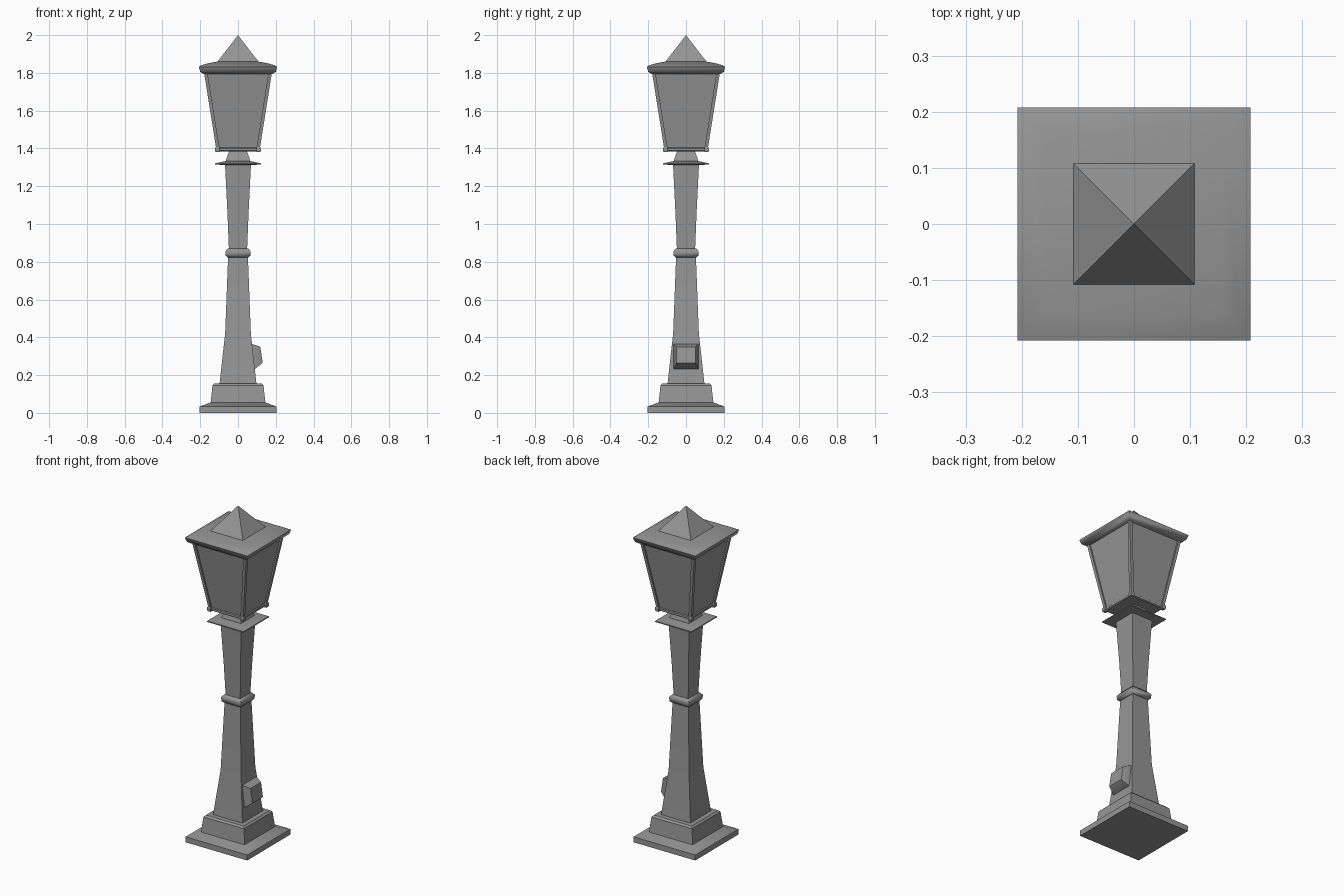
import bpy, bmesh, math
from mathutils import Vector

cube = bpy.data.objects.get("Cube")
if cube:
    bpy.data.objects.remove(cube, do_unlink=True)

grey = bpy.data.materials.new("iron grey")
grey.use_nodes = True
colour = (0.3, 0.3, 0.3, 1)
grey.diffuse_color = colour
grey.node_tree.nodes["Principled BSDF"].inputs["Base Color"].default_value = colour


def loft(name, rings, angle=35):
    """Skin a list of four-point rings and cap both ends."""
    bm = bmesh.new()
    loops = [[bm.verts.new(p) for p in ring] for ring in rings]
    for low, high in zip(loops, loops[1:]):
        for i in range(4):
            j = (i + 1) % 4
            bm.faces.new((low[i], low[j], high[j], high[i]))
    bm.faces.new(loops[0][::-1])
    bm.faces.new(loops[-1])
    bmesh.ops.remove_doubles(bm, verts=bm.verts, dist=1e-5)
    bmesh.ops.recalc_face_normals(bm, faces=bm.faces)
    mesh = bpy.data.meshes.new(name)
    bm.to_mesh(mesh)
    bm.free()
    mesh.materials.append(grey)
    obj = bpy.data.objects.new(name, mesh)
    bpy.context.collection.objects.link(obj)
    bpy.ops.object.select_all(action="DESELECT")
    obj.select_set(True)
    bpy.context.view_layer.objects.active = obj
    bpy.ops.object.shade_smooth_by_angle(angle=math.radians(angle))
    return obj


def square(half, z, x=0, y=0):
    return [(x + sx * half, y + sy * half, z)
            for sx, sy in ((-1, -1), (1, -1), (1, 1), (-1, 1))]


def tower(name, profile, x=0, y=0, angle=35):
    return loft(name, [square(h, z, x, y) for h, z in profile], angle)


# Stepped plinth
tower("base", [(0.205, 0), (0.205, 0.033), (0.145, 0.055),
               (0.135, 0.145), (0.125, 0.155)])

# Tapering shaft with its middle ring
tower("lower_post", [(0.098, 0.15), (0.068, 0.42), (0.052, 0.84)])
tower("middle_ring", [(0.055, 0.823), (0.065, 0.832), (0.066, 0.856), (0.055, 0.87)], angle=60)
tower("upper_post", [(0.048, 0.86), (0.056, 1.06), (0.069, 1.32)])

# Flange and neck under the lantern
tower("flange", [(0.068, 1.312), (0.121, 1.315), (0.121, 1.321), (0.066, 1.333)])
tower("neck", [(0.066, 1.328), (0.06, 1.35), (0.045, 1.39)])

# Lantern body, floor and roof
tower("lantern_floor", [(0.108, 1.384), (0.113, 1.388), (0.113, 1.4), (0.108, 1.404)])
tower("lantern_panes", [(0.107, 1.395), (0.172, 1.81)], angle=25)
tower("roof_rim", [(0.185, 1.795), (0.2, 1.806), (0.208, 1.832),
                   (0.19, 1.842), (0.16, 1.85), (0.1, 1.862)], angle=50)
tower("roof_spire", [(0.112, 1.855), (0, 2)])

# Corner bars with small feet
for sx, sy in ((-1, -1), (1, -1), (1, 1), (-1, 1)):
    side = ("left" if sx > 0 else "right") + "_" + ("back" if sy > 0 else "front")
    loft("corner_bar_" + side, [square(0.009, 1.395, sx * 0.106, sy * 0.106),
                                square(0.009, 1.81, sx * 0.172, sy * 0.172)])
    tower("corner_foot_" + side, [(0.01, 1.38), (0.012, 1.385), (0.012, 1.402), (0.009, 1.408)],
          sx * 0.109, sy * 0.109)


# Service box on the side of the shaft
def slab(x_low, z_low, x_high, z_high, half):
    return [(x_low, -half, z_low), (x_low, half, z_low),
            (x_high, half, z_high), (x_high, -half, z_high)]


loft("service_box", [slab(0.055, 0.228, 0.055, 0.369, 0.065),
                     slab(0.09, 0.233, 0.085, 0.362, 0.065),
                     slab(0.131, 0.265, 0.118, 0.35, 0.05)], angle=50)
